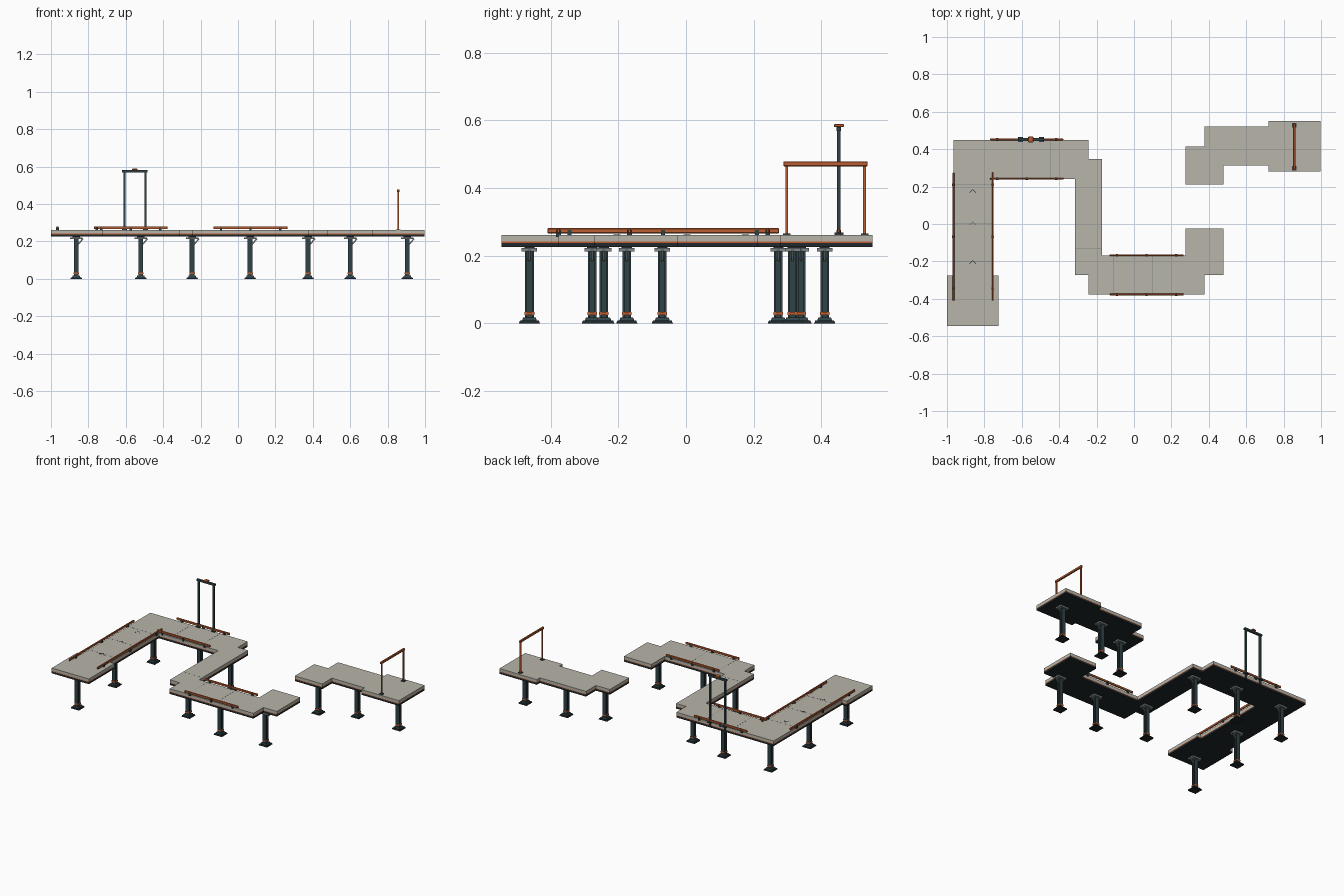
import bpy, bmesh
from mathutils import Vector

if "Cube" in bpy.data.objects:
    bpy.data.objects.remove(bpy.data.objects["Cube"])


def mat(name, rgb):
    m = bpy.data.materials.new(name)
    m.diffuse_color = (*rgb, 1)
    m.use_nodes = True
    m.node_tree.nodes["Principled BSDF"].inputs["Base Color"].default_value = m.diffuse_color
    return m


CONCRETE = mat("concrete", (0.48, 0.46, 0.40))
RUST = mat("rust_orange", (0.50, 0.11, 0.03))
STEEL = mat("dark_steel", (0.03, 0.055, 0.062))
UNDER = mat("underside", (0.015, 0.022, 0.025))
PALE = mat("pale_steel", (0.22, 0.25, 0.25))


def make(name, bm, m):
    bmesh.ops.recalc_face_normals(bm, faces=bm.faces)
    me = bpy.data.meshes.new(name)
    bm.to_mesh(me)
    bm.free()
    me.materials.append(m)
    ob = bpy.data.objects.new(name, me)
    bpy.context.collection.objects.link(ob)
    return ob


def prism(name, pts, z0, z1, m):
    bm = bmesh.new()
    f = bm.faces.new([bm.verts.new((x, y, z0)) for x, y in pts])
    r = bmesh.ops.extrude_face_region(bm, geom=[f])
    top = [v for v in r["geom"] if isinstance(v, bmesh.types.BMVert)]
    bmesh.ops.translate(bm, verts=top, vec=(0, 0, z1 - z0))
    return make(name, bm, m)


def box(name, x0, x1, y0, y1, z0, z1, m, taper=1.0, bevel=0.0):
    bm = bmesh.new()
    bmesh.ops.create_cube(bm, size=1)
    for v in bm.verts:
        k = taper if v.co.z > 0 else 1
        v.co = ((x0 + x1) / 2 + v.co.x * k * (x1 - x0),
                (y0 + y1) / 2 + v.co.y * k * (y1 - y0),
                (z0 + z1) / 2 + v.co.z * (z1 - z0))
    if bevel:
        bmesh.ops.bevel(bm, geom=bm.edges[:], offset=bevel, segments=1, affect='EDGES')
    return make(name, bm, m)


def cbox(name, x, y, w, d, z0, z1, m, **kw):
    return box(name, x - w / 2, x + w / 2, y - d / 2, y + d / 2, z0, z1, m, **kw)


def bar(name, a, b, w, m):
    a, b = Vector(a), Vector(b)
    bm = bmesh.new()
    bmesh.ops.create_cube(bm, size=1)
    q = (b - a).to_track_quat('Z', 'Y')
    for v in bm.verts:
        v.co = (a + b) / 2 + q @ Vector((v.co.x * w, v.co.y * w, v.co.z * (b - a).length))
    return make(name, bm, m)


# Deck outlines: winding walkway and separate end island
main = [(-1, -.545), (-.725, -.545), (-.725, -.275), (-.755, -.275), (-.755, .24),
        (-.315, .24), (-.315, -.272), (-.243, -.272), (-.243, -.377), (.378, -.377),
        (.378, -.272), (.478, -.272), (.478, -.025), (.275, -.025), (.275, -.168),
        (-.17, -.168), (-.17, .347), (-.243, .347), (-.243, .45), (-.965, .45),
        (-.965, -.275), (-1, -.275)]
island = [(.275, .21), (.478, .21), (.478, .312), (.72, .312), (.72, .28), (.997, .28),
          (.997, .552), (.72, .552), (.72, .52), (.378, .52), (.378, .415), (.275, .415)]
for n, pts in (("walkway", main), ("island", island)):
    prism(n + "_slab", pts, .242, .261, CONCRETE)
    prism(n + "_trim", pts, .238, .242, RUST)
    prism(n + "_underframe", pts, .226, .238, UNDER)

# Support pillars: footing, H column, orange band, cap and brace
pillars = [(-.865, -.463), (-.865, -.07), (-.865, .34), (-.52, .34), (-.245, .273),
           (-.245, -.175), (.065, -.277), (.375, -.243), (.375, .315), (.6, .41), (.905, .41)]
a, t = .013, .006
half = [(-a, -a), (a, -a), (a, -a + t), (t, -a + t)]
h_profile = half + [(x, -y) for x, y in half[::-1]]
h_profile = h_profile[:7] + [(-a, a), (-a, a - t), (-t, a - t), (-t, -a + t), (-a, -a + t)]
for x, y in pillars:
    cbox("pillar_base", x, y, .062, .062, 0, .008, UNDER, taper=.9)
    cbox("pillar_foot", x, y, .044, .044, .008, .017, STEEL, taper=.85)
    prism("pillar_column", [(x + p, y + q) for p, q in h_profile], .016, .213, STEEL)
    cbox("pillar_band", x, y, .029, .029, .025, .034, RUST)
    cbox("pillar_cap", x, y, .066, .046, .212, .222, PALE)
    cbox("pillar_bearing", x, y, .04, .03, .221, .227, UNDER)
    bar("pillar_brace", (x + .012, y, .186), (x + .036, y, .215), .007, PALE)

# Low guard rails with brackets
for x in (-.965, -.755):
    box("side_rail", x - .0045, x + .0045, -.41, .275, .266, .281, RUST, bevel=.002)
    for y in (-.345, -.068, .21):
        cbox("rail_bracket", x, y, .014, .012, .255, .276, STEEL)
for x0, x1, ys in ((-.77, -.377, (.242, .452)), (-.13, .265, (-.377, -.167))):
    for y in ys:
        box("cross_rail", x0, x1, y - .0045, y + .0045, .266, .281, RUST, bevel=.002)
        for k in (.1, .5, .9):
            cbox("rail_bracket", x0 + k * (x1 - x0), y, .012, .014, .255, .276, STEEL)

# Tall signal frame on the rear edge
for x in (-.607, -.495):
    cbox("frame_post", x, .452, .011, .011, .23, .574, STEEL)
    cbox("frame_foot", x, .452, .026, .026, .26, .268, STEEL)
box("frame_beam", -.62, -.484, .445, .459, .569, .581, STEEL)
cbox("frame_lamp", -.552, .452, .028, .03, .58, .589, RUST, bevel=.002)

# Finish gate on the island
for y in (.298, .528):
    cbox("gate_post", .857, y, .008, .008, .26, .468, RUST)
    cbox("gate_foot", .857, y, .022, .022, .26, .265, STEEL)
box("gate_beam", .851, .863, .288, .537, .464, .479, RUST, bevel=.002)

# Thin deck seams
for x0, x1, y in ((-.965, -.755, -.2), (-.965, -.755, .005), (-.965, -.755, .21), (-.315, -.17, -.133)):
    box("deck_seam", x0, x1, y - .001, y + .001, .2605, .2614, PALE)
for x, y0, y1 in ((-.66, .24, .45), (-.447, .24, .45), (-.11, -.377, -.168), (.1, -.377, -.168)):
    box("deck_seam", x - .001, x + .001, y0, y1, .2605, .2614, PALE)

# Direction chevrons
for y in (-.195, .012, .185):
    for s in (-1, 1):
        bar("chevron", (-.862, y, .261), (-.862 + s * .018, y - .018, .261), .003, STEEL)
